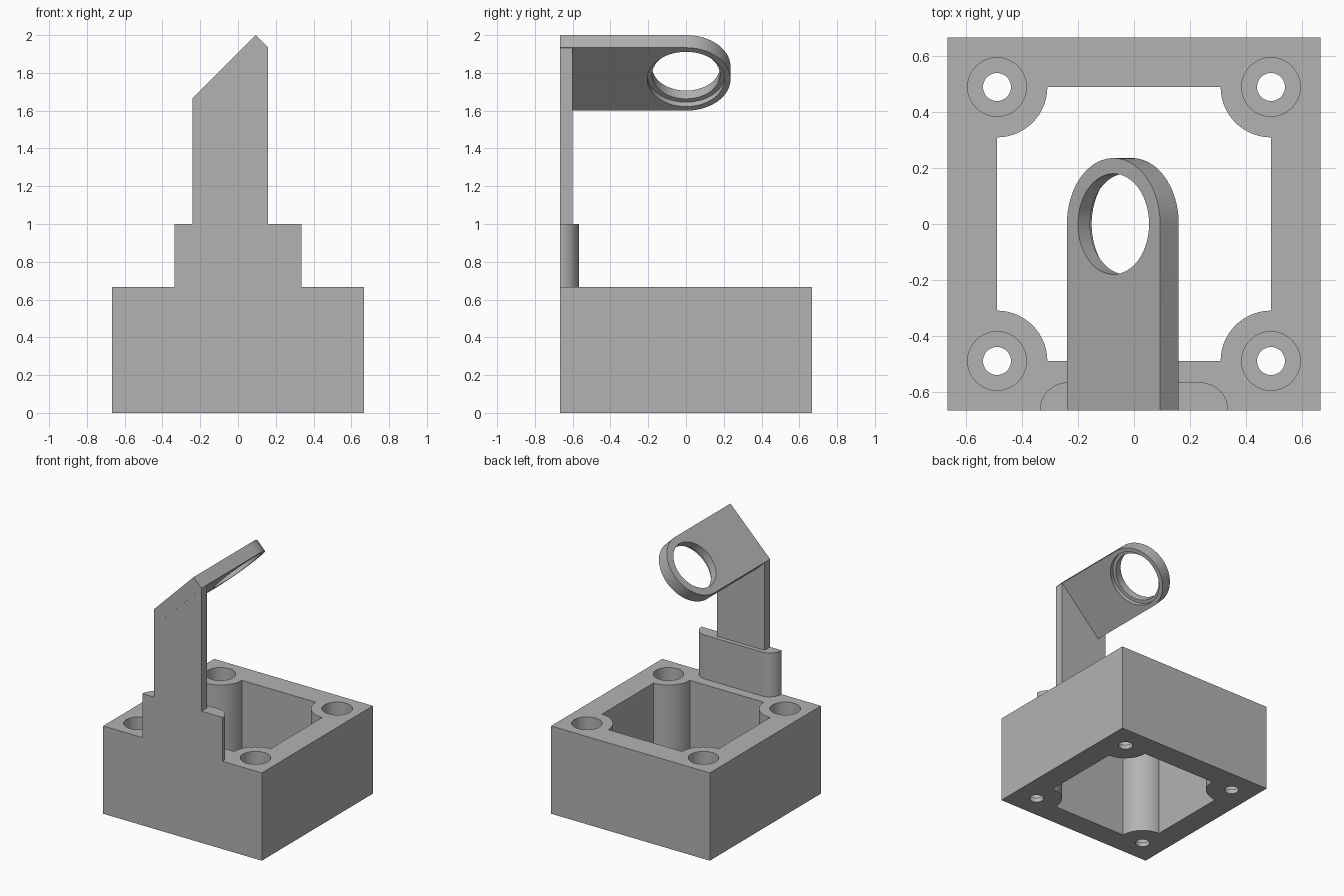
import bpy, bmesh
from math import cos, sin, pi, radians
from mathutils import Matrix

cube = bpy.data.objects.get("Cube")
if cube:
    bpy.data.objects.remove(cube)

# Single matte grey
GREY = (0.45, 0.45, 0.45, 1)
grey = bpy.data.materials.new("grey plastic")
grey.use_nodes = True
grey.diffuse_color = GREY
grey.node_tree.nodes["Principled BSDF"].inputs["Base Color"].default_value = GREY


def arc(cx, cy, r, a0, a1, n=24):
    """Points along an arc, angles in degrees."""
    angles = [radians(a0 + (a1 - a0) * i / n) for i in range(n + 1)]
    return [(cx + r * cos(a), cy + r * sin(a)) for a in angles]


def circle(cx, cy, r):
    return arc(cx, cy, r, 0, 360, 64)[:-1]


def prism(name, outline, low, high, matrix=Matrix()):
    """Extrude a flat outline along local z."""
    bm = bmesh.new()
    face = bm.faces.new([bm.verts.new((x, y, low)) for x, y in outline])
    top = bmesh.ops.extrude_face_region(bm, geom=[face])["geom"]
    bmesh.ops.translate(bm, vec=(0, 0, high - low),
                        verts=[v for v in top if isinstance(v, bmesh.types.BMVert)])
    bmesh.ops.recalc_face_normals(bm, faces=bm.faces)
    bm.transform(matrix)
    mesh = bpy.data.meshes.new(name)
    bm.to_mesh(mesh)
    bm.free()
    mesh.materials.append(grey)
    obj = bpy.data.objects.new(name, mesh)
    bpy.context.collection.objects.link(obj)
    return obj


def select(obj):
    bpy.ops.object.select_all(action='DESELECT')
    obj.select_set(True)
    bpy.context.view_layer.objects.active = obj


def cut(obj, cutter):
    """Subtract the cutter, then discard it."""
    cutter.hide_render = True
    mod = obj.modifiers.new("cut", 'BOOLEAN')
    mod.operation = 'DIFFERENCE'
    mod.solver = 'EXACT'
    mod.object = cutter
    select(obj)
    bpy.ops.object.modifier_apply(modifier=mod.name)
    bpy.data.objects.remove(cutter)


HALF = 2 / 3        # half width of the base, also its height
INNER = 0.49        # half width of the opening and screw spacing
BACK = -HALF        # outer plane of the upright parts

# Base frame: open box with round screw bosses in the corners
base = prism("base_frame", [(-HALF, -HALF), (HALF, -HALF), (HALF, HALF), (-HALF, HALF)], 0, HALF)
corners = [(1, 1, 270), (-1, 1, 360), (-1, -1, 90), (1, -1, 180)]
opening = []
for sx, sy, start in corners:
    opening += arc(sx * INNER, sy * INNER, 0.18, start, start - 90)
cut(base, prism("opening_cutter", opening, -0.1, 1))

# Screw holes: wide bore from the top, narrow hole through the thin floor
for sx, sy, _ in corners:
    x, y = sx * INNER, sy * INNER
    cut(base, prism("bore_cutter", circle(x, y, 0.105), 0.035, 1))
    cut(base, prism("screw_cutter", circle(x, y, 0.05), -0.1, 0.1))

# Mounting tab with rounded inner corners
tab_half, tab_depth = 0.337, 0.1
edge = tab_half - tab_depth
tab_outline = (arc(edge, BACK, tab_depth, 0, 90)
               + arc(-edge, BACK, tab_depth, 90, 180))
tab = prism("mounting_tab", tab_outline, HALF, 1.0)

# Upright post, its top cut to carry the tilted arm
upright = Matrix.Translation((0, BACK, 0)) @ Matrix.Rotation(pi / 2, 4, 'X')
post = prism("post", [(-0.24, 1), (0.16, 1), (0.16, 1.933), (-0.173, 1.6), (-0.24, 1.667)],
             -0.067, 0, upright)

# Tilted arm with a round end; local z = 0 is its upper face
tilt = Matrix.Translation((-0.0733, 0, 1.8333)) @ Matrix.Rotation(-pi / 4, 4, 'Y')
arm_r, arm_t = 0.2357, 0.0943
arm = prism("tilted_arm", [(-arm_r, BACK), (arm_r, BACK)] + arc(0, 0, arm_r, 0, 180, 48),
            -arm_t, 0, tilt)
cut(arm, prism("ring_cutter", circle(0, 0, 0.18), -0.2, 0.1, tilt))
cut(arm, prism("recess_cutter", circle(0, 0, 0.205), -0.2, 0.033 - arm_t, tilt))

for part in (base, tab, post, arm):
    select(part)
    bpy.ops.object.shade_smooth_by_angle(angle=radians(30))
